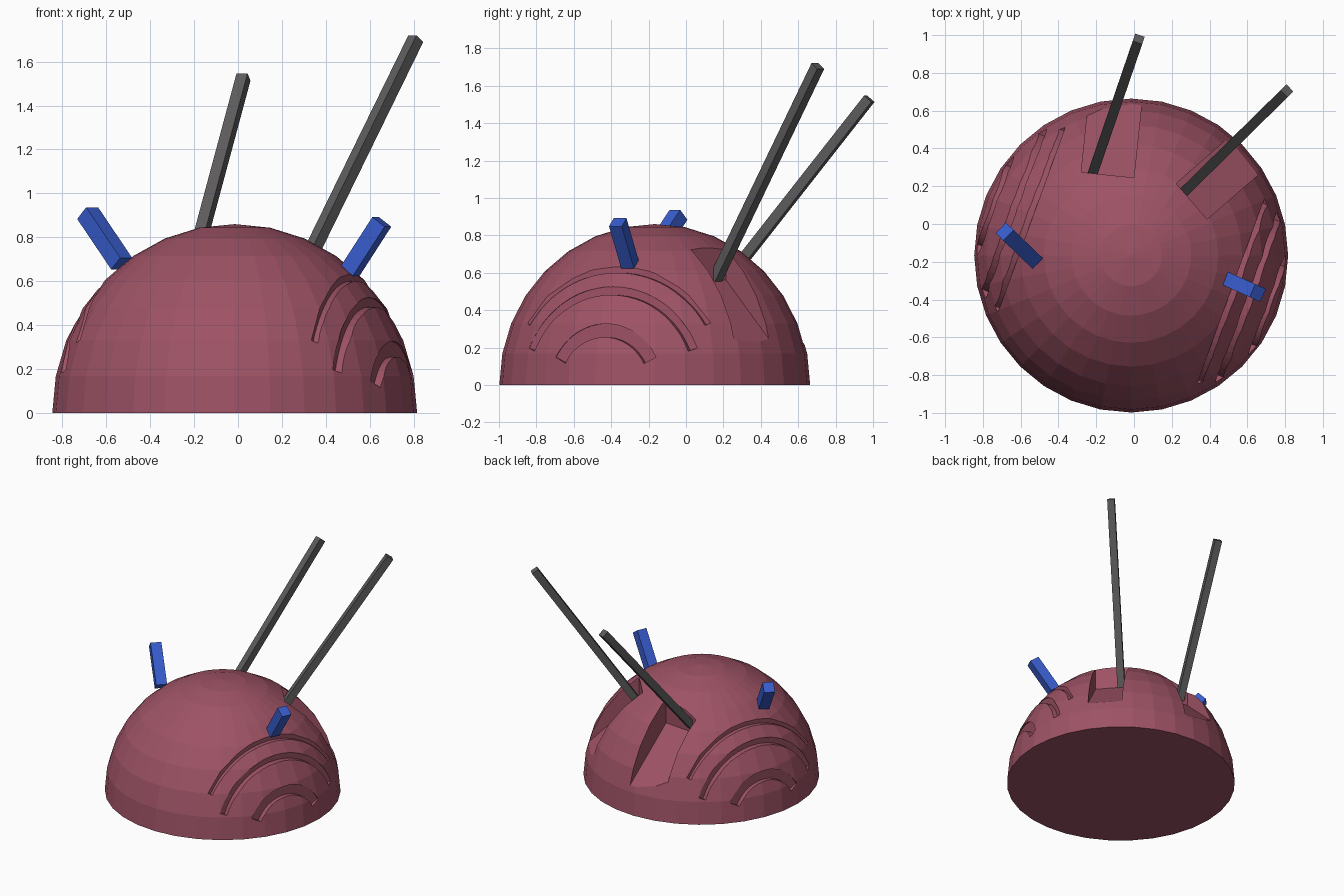
import bpy, bmesh
from math import radians, sin, cos
from mathutils import Vector, Matrix

if "Cube" in bpy.data.objects:
    bpy.data.objects.remove(bpy.data.objects["Cube"])

CX, CY, R, H = -0.015, -0.167, 0.831, 0.86


def material(name, rgb):
    m = bpy.data.materials.new(name)
    m.diffuse_color = (*rgb, 1)
    m.use_nodes = True
    m.node_tree.nodes["Principled BSDF"].inputs["Base Color"].default_value = m.diffuse_color
    return m


maroon = material("maroon", (0.34, 0.085, 0.13))
blue = material("blue", (0.04, 0.11, 0.62))
dark = material("dark_grey", (0.11, 0.105, 0.105))


def make(name, bm, mat=None):
    bmesh.ops.recalc_face_normals(bm, faces=bm.faces)
    me = bpy.data.meshes.new(name)
    bm.to_mesh(me)
    bm.free()
    ob = bpy.data.objects.new(name, me)
    bpy.context.collection.objects.link(ob)
    if mat:
        me.materials.append(mat)
    return ob


def prism(name, rings, closed):
    """Skin equal-length point rings; cap the ends unless closed."""
    bm = bmesh.new()
    vs = [[bm.verts.new(p) for p in r] for r in rings]
    n = len(rings[0])
    for a, b in zip(vs, vs[1:]):
        for i in range(n):
            bm.faces.new((a[i], a[(i + 1) % n], b[(i + 1) % n], b[i]))
    if not closed:
        bm.faces.new(vs[0])
        bm.faces.new(vs[-1])
    return make(name, bm)


def bar(name, a, b, w, mat):
    """Square bar running from a to b."""
    a, b = Vector(a), Vector(b)
    z = (b - a).normalized()
    x = z.cross(Vector((0, 0, 1))).normalized()
    y = z.cross(x)
    rot = Matrix((x, y, z)).transposed().to_4x4()
    bm = bmesh.new()
    bmesh.ops.create_cube(bm, size=1)
    bmesh.ops.scale(bm, vec=(w, w, (b - a).length), verts=bm.verts)
    bmesh.ops.transform(bm, matrix=Matrix.Translation((a + b) / 2) @ rot, verts=bm.verts)
    return make(name, bm, mat)


# dome: upper half of a faceted sphere, capped flat underneath
bm = bmesh.new()
bmesh.ops.create_uvsphere(bm, u_segments=32, v_segments=16, radius=1)
bmesh.ops.delete(bm, geom=[v for v in bm.verts if v.co.z < -0.01], context='VERTS')
bmesh.ops.holes_fill(bm, edges=[e for e in bm.edges if e.is_boundary], sides=0)
bmesh.ops.scale(bm, vec=(R, R, H), verts=bm.verts)
bmesh.ops.translate(bm, vec=(CX, CY, 0), verts=bm.verts)
dome = make("dome", bm, maroon)

cutters = []

# stepped arc grooves on both sides
for side in (0, 180):
    az = radians(-20 + side)
    n = Vector((cos(az), sin(az), 0))
    t = Vector((-sin(az), cos(az), 0))
    for ri, ro, s, a0 in ((0.588, 0.625, 0.56, 32), (0.472, 0.515, 0.645, 22), (0.25, 0.32, 0.755, 27)):
        rings = []
        for i in range(25):
            a = radians(a0 + (180 - 2 * a0) * i / 24)
            d = t * cos(a) + Vector((0, 0, 1.02 * sin(a)))
            rings.append([Vector((CX, CY, 0)) + d * r + n * h
                          for r, h in ((ri, s), (ro, s), (ro, 1), (ri, 1))])
        cutters.append(prism("groove_cutter", rings, False))

# slanted pockets that hold the sticks
for x, y, az, w in ((-0.14, 0.26, 84, 0.28), (0.305, 0.12, 41, 0.25)):
    az = radians(az)
    u = Vector((cos(az), sin(az), 0))
    v = Vector((-sin(az), cos(az), 0))
    rings = [[Vector((x, y, 0)) + u * p + v * q + Vector((0, 0, z))
              for p, z in ((0, 1.2), (0, 0.56), (0.6, 0.02), (0.6, 1.2))]
             for q in (-w / 2, w / 2)]
    cutters.append(prism("pocket_cutter", rings, False))

bpy.context.view_layer.objects.active = dome
for c in cutters:
    m = dome.modifiers.new("cut", 'BOOLEAN')
    m.operation, m.solver, m.object = 'DIFFERENCE', 'EXACT', c
    bpy.ops.object.modifier_apply(modifier=m.name)
for c in cutters:
    bpy.data.objects.remove(c)

# long sticks
bar("stick_left", (-0.225, 0.25, 0.60), (0.025, 0.98, 1.53), 0.053, dark)
bar("stick_right", (0.25, 0.155, 0.56), (0.81, 0.705, 1.705), 0.053, dark)

# short blue pegs
bar("peg_left", (-0.53, -0.19, 0.68), (-0.685, -0.04, 0.91), 0.078, blue)
bar("peg_right", (0.51, -0.30, 0.645), (0.655, -0.365, 0.87), 0.075, blue)
